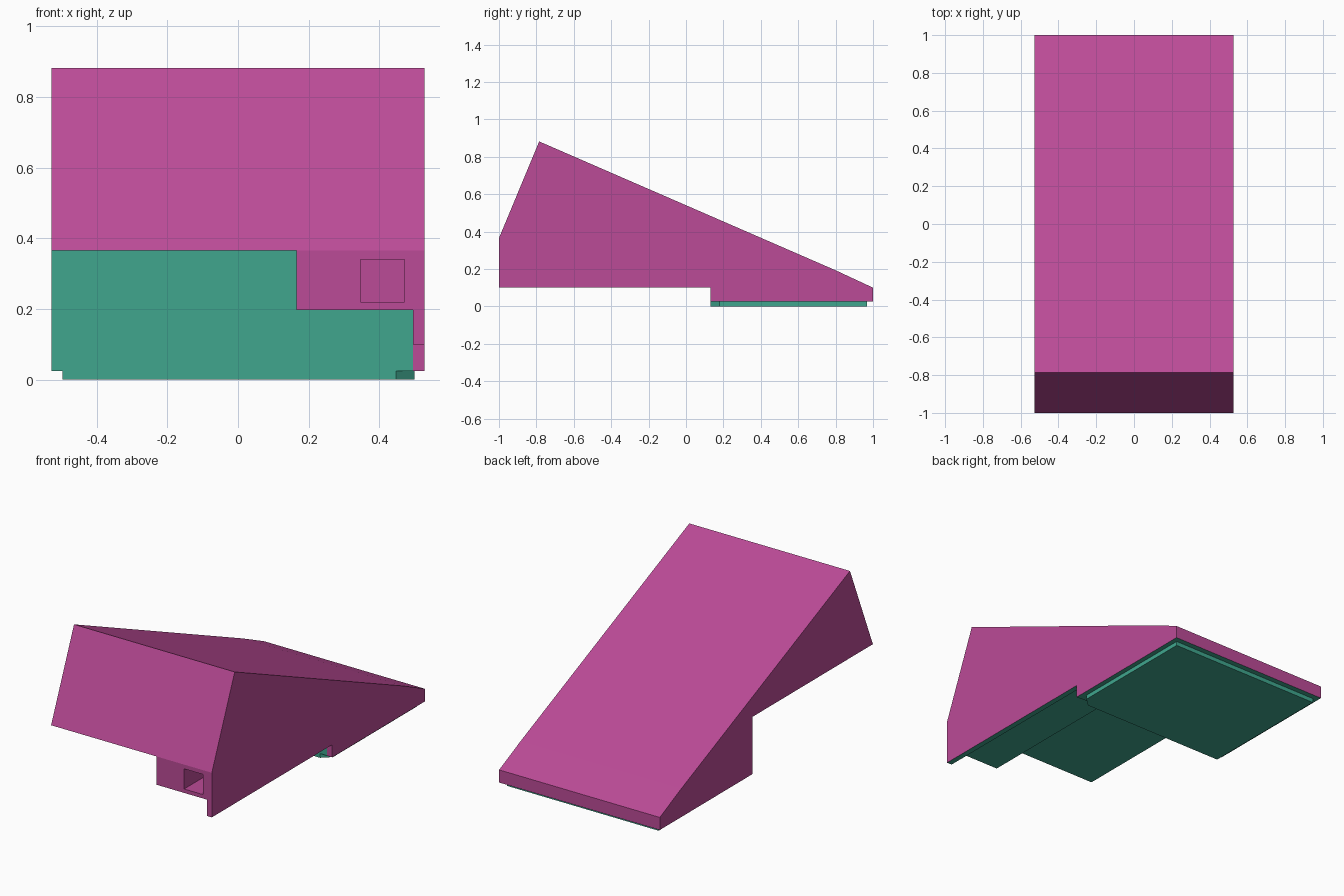
import bpy, bmesh

if "Cube" in bpy.data.objects:
    bpy.data.objects.remove(bpy.data.objects["Cube"])


def material(name, rgb):
    m = bpy.data.materials.new(name)
    m.diffuse_color = (*rgb, 1)
    m.use_nodes = True
    m.node_tree.nodes["Principled BSDF"].inputs["Base Color"].default_value = m.diffuse_color
    return m


pink = material("pink", (0.50, 0.07, 0.31))
teal = material("teal", (0.05, 0.38, 0.27))


def prism(name, outline, axis, a, b, mat):
    """Extrude a closed outline along x (outline is y, z) or z (outline is x, y)."""
    bm = bmesh.new()
    place = (lambda p, t: (t, *p)) if axis == "x" else (lambda p, t: (*p, t))
    face = bm.faces.new([bm.verts.new(place(p, a)) for p in outline])
    top = bmesh.ops.extrude_face_region(bm, geom=[face])["geom"]
    shift = (b - a, 0, 0) if axis == "x" else (0, 0, b - a)
    bmesh.ops.translate(bm, vec=shift,
                        verts=[v for v in top if isinstance(v, bmesh.types.BMVert)])
    bmesh.ops.recalc_face_normals(bm, faces=bm.faces[:])
    mesh = bpy.data.meshes.new(name)
    bm.to_mesh(mesh)
    bm.free()
    mesh.materials.append(mat)
    ob = bpy.data.objects.new(name, mesh)
    bpy.context.collection.objects.link(ob)
    return ob


def cut(target, x0, x1, y0, y1, z0, z1):
    """Remove a box-shaped volume from the target."""
    box = prism("cutter", [(y0, z0), (y1, z0), (y1, z1), (y0, z1)], "x", x0, x1, pink)
    box.hide_render = True
    mod = target.modifiers.new("cut", "BOOLEAN")
    mod.operation, mod.solver, mod.object = "DIFFERENCE", "EXACT", box
    bpy.context.view_layer.objects.active = target
    bpy.ops.object.modifier_apply(modifier=mod.name)
    bpy.data.objects.remove(box)


# Sloped housing, full side profile
profile = [(-1, 0.365), (-1, 0.10), (0.13, 0.10), (0.13, 0.025),
           (1, 0.025), (1, 0.10), (0.80, 0.193), (-0.785, 0.882)]
housing = prism("sloped_housing", profile, "x", -0.528, 0.528, pink)

# Open space under the overhang, leaving a side box and a thin right skirt
cut(housing, -0.7, 0.165, -1.2, 0.132, -0.2, 0.365)
cut(housing, 0.1, 0.495, -1.2, 0.132, -0.2, 0.197)

# Square socket in the front of the side box
cut(housing, 0.346, 0.471, -1.2, -0.70, 0.22, 0.34)

# Underside and the wall behind the overhang are teal
housing.data.materials.append(teal)
for p in housing.data.polygons:
    under = p.normal.z < -0.9 and not (p.center.z > 0.33 and p.center.x > 0.17)
    wall = p.normal.y < -0.9 and 0.1 < p.center.y < 0.2 and p.center.x < 0.495
    if under or wall:
        p.material_index = 1

# Thin base pad with one clipped corner
pad = [(-0.497, 0.132), (0.447, 0.132), (0.499, 0.18), (0.499, 0.967), (-0.497, 0.967)]
prism("base_pad", pad, "z", 0.0, 0.025, teal)
